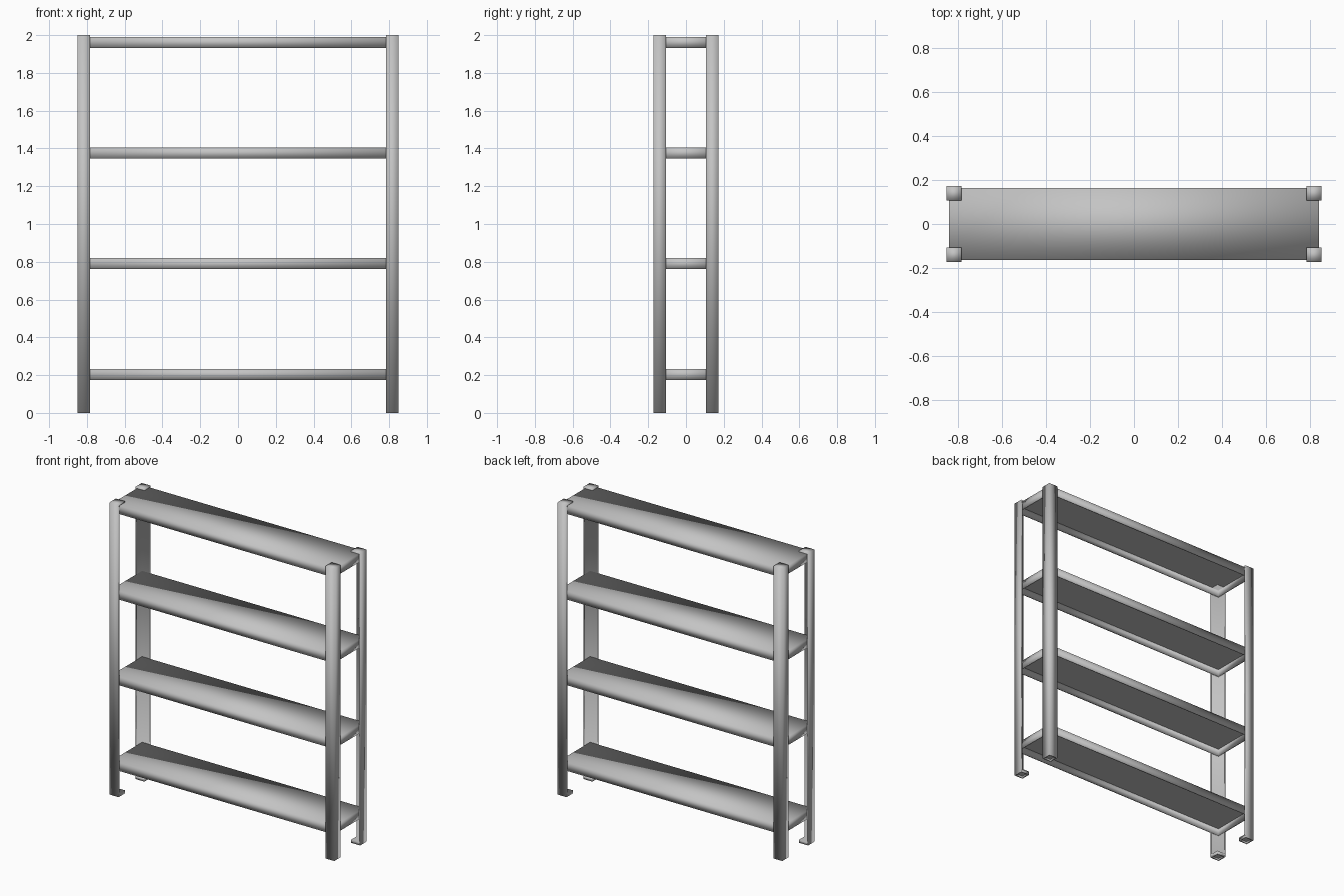
import bpy, bmesh

cube = bpy.data.objects.get("Cube")
if cube:
    bpy.data.objects.remove(cube, do_unlink=True)

grey = bpy.data.materials.new("steel_grey")
COLOUR = (0.55, 0.55, 0.55, 1)
grey.diffuse_color = COLOUR
grey.use_nodes = True
grey.node_tree.nodes["Principled BSDF"].inputs["Base Color"].default_value = COLOUR


def box(name, low, high, rim=0, recess=0):
    """Box between two corners, optionally hollowed from below behind a rim."""
    bm = bmesh.new()
    bmesh.ops.create_cube(bm, size=1)
    for v in bm.verts:
        v.co = [lo + (c + 0.5) * (hi - lo) for c, lo, hi in zip(v.co, low, high)]
    for f in bm.faces:
        f.smooth = True
    if rim:
        bottom = min(bm.faces, key=lambda f: f.calc_center_median().z)
        bmesh.ops.inset_region(bm, faces=[bottom], thickness=rim)
        # push the inset face up to form the inside walls
        pushed = bmesh.ops.extrude_face_region(bm, geom=[bottom])["geom"]
        if bottom.is_valid:
            bmesh.ops.delete(bm, geom=[bottom], context="FACES_ONLY")
        for v in [g for g in pushed if isinstance(g, bmesh.types.BMVert)]:
            v.co.z += recess
        for f in [g for g in pushed if isinstance(g, bmesh.types.BMFace)]:
            f.smooth = False
        bmesh.ops.recalc_face_normals(bm, faces=bm.faces)
    mesh = bpy.data.meshes.new(name)
    bm.to_mesh(mesh)
    bm.free()
    mesh.materials.append(grey)
    obj = bpy.data.objects.new(name, mesh)
    bpy.context.collection.objects.link(obj)
    return obj


def span(a, b):
    return min(a, b), max(a, b)


HALF_X, HALF_Y, HEIGHT = 0.85, 0.173, 2.0
LEG, SHEET, PLATE = 0.067, 0.01, 0.022

# Angle-iron legs, closed by a square cap and a square foot
for side, sx in (("left", 1), ("right", -1)):
    for end, sy in (("front", -1), ("back", 1)):
        x0, x1 = span(sx * HALF_X, sx * (HALF_X - LEG))
        y0, y1 = span(sy * HALF_Y, sy * (HALF_Y - LEG))
        leg = box(f"{end}_{side}_leg", (x0, y0, 0), (x1, y1, HEIGHT), SHEET, PLATE - SHEET)

        # notch out the inner corner, leaving the L section
        nx0, nx1 = span(sx * (HALF_X - SHEET), sx * (HALF_X - 2 * LEG))
        ny0, ny1 = span(sy * (HALF_Y - SHEET), sy * (HALF_Y - 2 * LEG))
        notch = box("leg_notch", (nx0, ny0, PLATE), (nx1, ny1, HEIGHT - PLATE))
        notch.hide_render = True
        cut = leg.modifiers.new("notch", "BOOLEAN")
        cut.operation = "DIFFERENCE"
        cut.solver = "EXACT"
        cut.object = notch
        bpy.context.view_layer.update()
        graph = bpy.context.evaluated_depsgraph_get()
        leg_mesh = bpy.data.meshes.new_from_object(leg.evaluated_get(graph))
        leg.modifiers.clear()
        leg.data = leg_mesh
        bpy.data.objects.remove(notch, do_unlink=True)

# Folded shelves, hollow underneath, seated inside the legs
SHELF_X, SHELF_Y, DEPTH = HALF_X - SHEET, HALF_Y - SHEET, 0.058
for i in range(4):
    z = 0.175 + i * 0.586
    box(f"shelf_{i + 1}", (-SHELF_X, -SHELF_Y, z), (SHELF_X, SHELF_Y, z + DEPTH),
        SHEET, DEPTH - SHEET)
